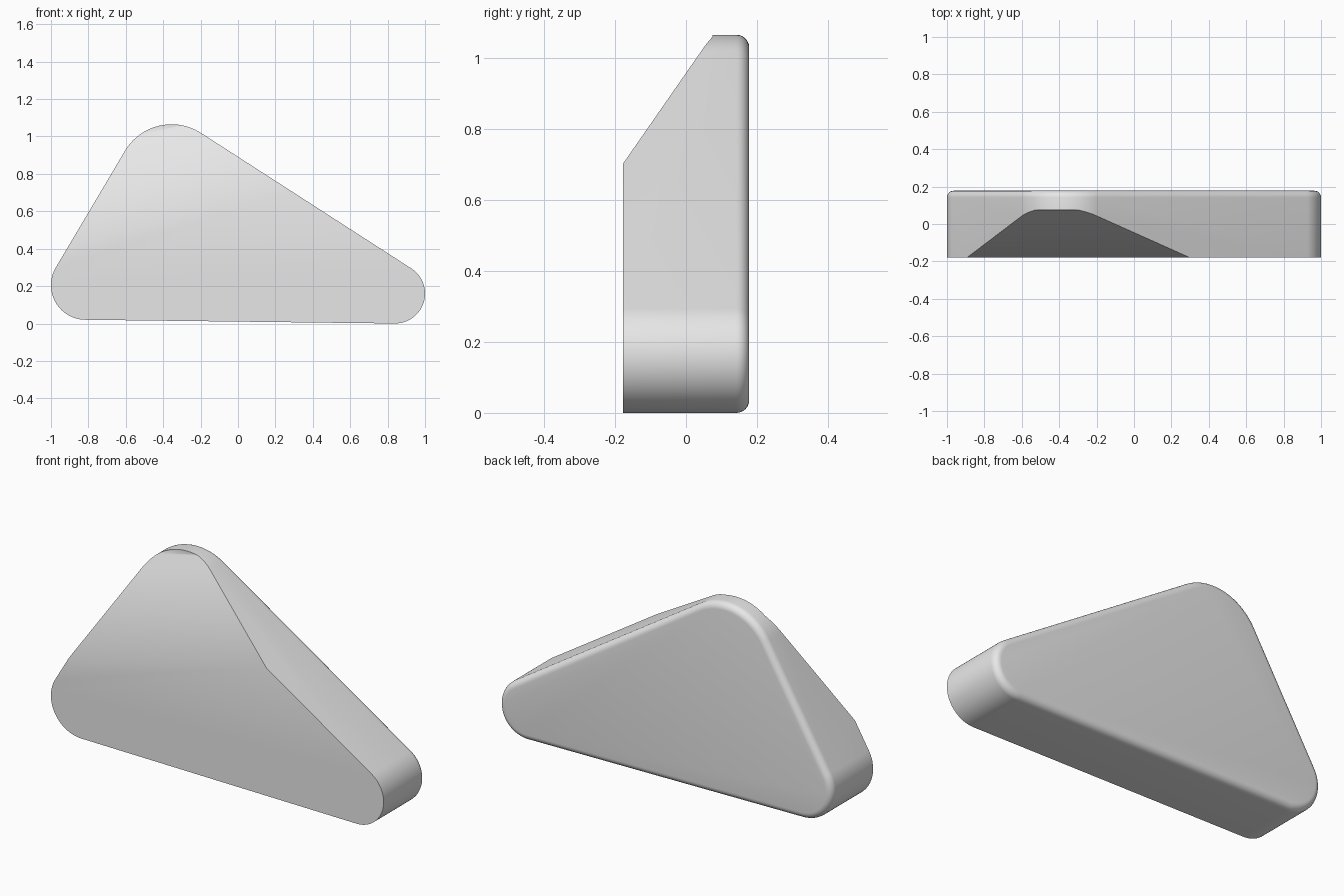
import bpy, bmesh, math
from mathutils import Vector

cube = bpy.data.objects.get("Cube")
if cube:
    bpy.data.objects.remove(cube, do_unlink=True)

HALF = 0.178      # half thickness
FILLET = 0.036    # rounding of the back rim
ARC_STEPS = 28

grey = bpy.data.materials.new("plain grey")
grey.use_nodes = True
grey.diffuse_color = (0.8, 0.8, 0.8, 1)
grey.node_tree.nodes["Principled BSDF"].inputs["Base Color"].default_value = (0.8, 0.8, 0.8, 1)


def tangent_angle(a, b):
    """Direction of the outer normal of the line touching two circles, counter-clockwise."""
    dx, dz = b[0] - a[0], b[1] - a[1]
    return math.atan2(dz, dx) - math.acos((a[2] - b[2]) / math.hypot(dx, dz))


def rounded_outline(circles):
    points = []
    for i, c in enumerate(circles):
        start = tangent_angle(circles[i - 1], c)
        end = tangent_angle(c, circles[(i + 1) % len(circles)])
        sweep = (end - start) % math.tau
        for k in range(ARC_STEPS + 1):
            t = start + sweep * k / ARC_STEPS
            points.append((c[0] + c[2] * math.cos(t), c[1] + c[2] * math.sin(t)))
    return points


def prism(name, front, back):
    """Solid between two matching loops of points."""
    bm = bmesh.new()
    a = [bm.verts.new(p) for p in front]
    b = [bm.verts.new(p) for p in back]
    n = len(a)
    bm.faces.new(a)
    bm.faces.new(b[::-1])
    for i in range(n):
        j = (i + 1) % n
        bm.faces.new((a[i], b[i], b[j], a[j]))
    bmesh.ops.recalc_face_normals(bm, faces=bm.faces)
    mesh = bpy.data.meshes.new(name)
    bm.to_mesh(mesh)
    bm.free()
    obj = bpy.data.objects.new(name, mesh)
    bpy.context.collection.objects.link(obj)
    return obj


# Rounded triangular body: left foot, right foot and broad top (x, z, radius)
corners = [(-0.815, 0.205, 0.185), (0.84, 0.16, 0.16), (-0.355, 0.775, 0.29)]
outline = rounded_outline(corners)
body = prism("wedge_body",
             [(x, -HALF, z) for x, z in outline],
             [(x, HALF, z) for x, z in outline])
body.data.materials.append(grey)

# Round only the back rim
bm = bmesh.new()
bm.from_mesh(body.data)
rim = [e for e in bm.edges if all(v.co.y > HALF - 0.001 for v in e.verts)]
bmesh.ops.bevel(bm, geom=rim, offset=FILLET, segments=6, profile=0.5, affect='EDGES')
bm.to_mesh(body.data)
bm.free()

# Sloping cutter for the tilted upper front face
along = Vector((1.18, 0, 0.26)).normalized()
up = Vector((-along.z, 0, along.x))
origin = Vector((-0.3, 0, 0.57))
section = [(-0.2, -HALF - 0.106), (0.477, 0.075), (1, 0.075), (1, -1), (-0.2, -1)]
ends = [[origin + along * s + up * d + Vector((0, y, 0)) for d, y in section] for s in (-2, 2)]
cutter = prism("slope_cutter", *ends)
cutter.hide_render = True
cutter.data.materials.append(grey)

cut = body.modifiers.new("slope", 'BOOLEAN')
cut.operation = 'DIFFERENCE'
cut.solver = 'EXACT'
cut.object = cutter
bpy.context.view_layer.objects.active = body
body.select_set(True)
cutter.select_set(False)
bpy.ops.object.modifier_apply(modifier=cut.name)
bpy.data.objects.remove(cutter, do_unlink=True)

bpy.ops.object.shade_smooth_by_angle(angle=math.radians(30))
